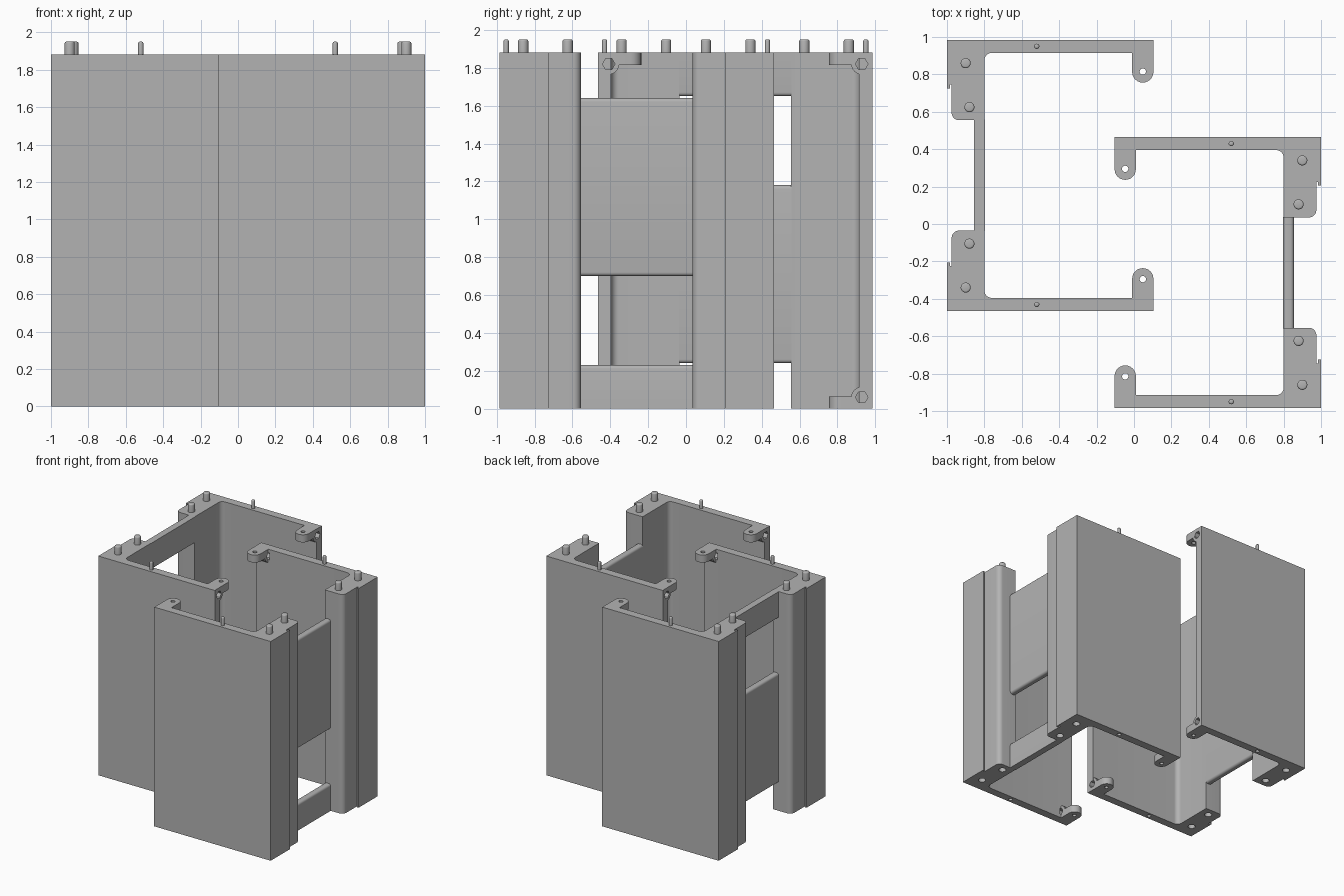
import bpy, bmesh, math
from mathutils import Vector

if "Cube" in bpy.data.objects:
    bpy.data.objects.remove(bpy.data.objects["Cube"])

H = 1.88          # body height
YC = 0.26         # sideways offset of each half
HALF = 0.725      # half depth of one half
grey = bpy.data.materials.new("plain grey")
grey.diffuse_color = (0.45, 0.45, 0.45, 1)
grey.use_nodes = True
grey.node_tree.nodes["Principled BSDF"].inputs["Base Color"].default_value = grey.diffuse_color


def arc(cx, cy, r, a0, a1, n=8):
    return [(cx + r * math.cos(math.radians(a0 + (a1 - a0) * i / n)),
             cy + r * math.sin(math.radians(a0 + (a1 - a0) * i / n))) for i in range(n + 1)]


def circle(cx, cy, r, n=24):
    return arc(cx, cy, r, 0, 360, n)[:-1]


def add_prism(bm, pts, axis, a, b):
    """Extrude a 2D outline along one axis from a to b."""
    place = {'x': lambda p, t: (t, p[0], p[1]),
             'y': lambda p, t: (p[0], t, p[1]),
             'z': lambda p, t: (p[0], p[1], t)}[axis]
    lo = [bm.verts.new(place(p, a)) for p in pts]
    hi = [bm.verts.new(place(p, b)) for p in pts]
    n = len(pts)
    bm.faces.new(lo)
    bm.faces.new(hi)
    for i in range(n):
        bm.faces.new((lo[i], lo[(i + 1) % n], hi[(i + 1) % n], hi[i]))


def finish(bm, name, half, cutter=None):
    bmesh.ops.recalc_face_normals(bm, faces=bm.faces[:])
    me = bpy.data.meshes.new(name)
    bm.to_mesh(me)
    bm.free()
    me.materials.append(grey)
    ob = bpy.data.objects.new(name, me)
    bpy.context.collection.objects.link(ob)
    ob.location.y = YC if half == "left" else -YC
    ob.rotation_euler.z = 0 if half == "left" else math.pi
    for o in bpy.context.selected_objects:
        o.select_set(False)
    bpy.context.view_layer.objects.active = ob
    ob.select_set(True)
    if cutter:
        bpy.context.view_layer.update()
        mod = ob.modifiers.new("holes", 'BOOLEAN')
        mod.operation, mod.object, mod.solver = 'DIFFERENCE', cutter, 'EXACT'
        bpy.ops.object.modifier_apply(modifier=mod.name)
    bpy.ops.object.shade_smooth_by_angle(angle=math.radians(35))
    return ob


# corner post and long wall, as one plan outline
corner = ([(0.105, HALF), (-1, HALF), (-1, .465), (-.985, .465), (-.985, .485), (-.975, .485)]
          + arc(-.935, .335, .04, 180, 270)
          + [(-.80, .295)] + arc(-.76, .615, .04, 180, 90) + [(.105, .655)])
# hooked tab with a round end
tab = [(.104, .66), (-.01, .66)] + arc(.047, .553, .057, 180, 360, 12)
PEGS = [(-.90, .60, .027), (-.88, .365, .027), (-.52, .69, .014)]


def panel_outline(z0, z1, round_low, round_high, x0=-.855, x1=-.797, r=.02):
    pts = []
    pts += arc(x0 + r, z0 + r, r, 180, 270, 5) if round_low else [(x0, z0)]
    pts += arc(x1 - r, z0 + r, r, 270, 360, 5) if round_low else [(x1, z0)]
    pts += arc(x1 - r, z1 - r, r, 0, 90, 5) if round_high else [(x1, z1)]
    pts += arc(x0 + r, z1 - r, r, 90, 180, 5) if round_high else [(x0, z1)]
    return pts


def build_half(half, panels):
    for s, side in ((1, "a"), (-1, "b")):
        tag = f"{half}_{side}"
        # holes for pegs, tab pins and end bolts
        bm = bmesh.new()
        for x, v, r in PEGS:
            add_prism(bm, circle(x, s * v, r + .003), 'z', -.05, .08)
        add_prism(bm, circle(.047, s * .555, .017, 16), 'z', -.1, H + .1)
        for z in (.06, H - .06):
            add_prism(bm, circle(s * .668, z, .033, 6), 'x', -.02, .2)
        cutter = finish(bm, "hole_cutter_" + tag, half)
        cutter.hide_render = True

        # post and wall
        bm = bmesh.new()
        add_prism(bm, [(x, s * v) for x, v in corner], 'z', 0, H)
        finish(bm, "corner_wall_" + tag, half, cutter)

        # tabs and bolt lugs at the top and bottom of the free wall end
        for z0, z1, lz, level in ((0, .065, .06, "lower"), (H - .065, H, H - .06, "upper")):
            bm = bmesh.new()
            add_prism(bm, [(x, s * v) for x, v in tab], 'z', z0, z1)
            finish(bm, f"{level}_tab_{tag}", half, cutter)
            bm = bmesh.new()
            add_prism(bm, circle(s * .668, lz, .055), 'x', -.009, .103)
            finish(bm, f"{level}_lug_{tag}", half, cutter)
        bpy.data.objects.remove(cutter)

        # alignment pegs with eased tops
        bm = bmesh.new()
        for x, v, r in PEGS:
            add_prism(bm, circle(x, s * v, r, 20), 'z', H - .01, 1.95)
        top = [e for e in bm.edges if all(p.co.z > 1.94 for p in e.verts)]
        bmesh.ops.bevel(bm, geom=top, offset=.009, segments=3, profile=.5, affect='EDGES')
        finish(bm, "pegs_" + tag, half)

    # side panels between the posts
    for i, p in enumerate(panels):
        bm = bmesh.new()
        add_prism(bm, panel_outline(*p), 'y', -.298, .298)
        finish(bm, f"{half}_side_panel_{i + 1}", half)


build_half("left", [(.24, 1.18, True, True), (1.65, H, True, False)])
build_half("right", [(.70, 1.64, True, True), (0, .23, False, True)])
